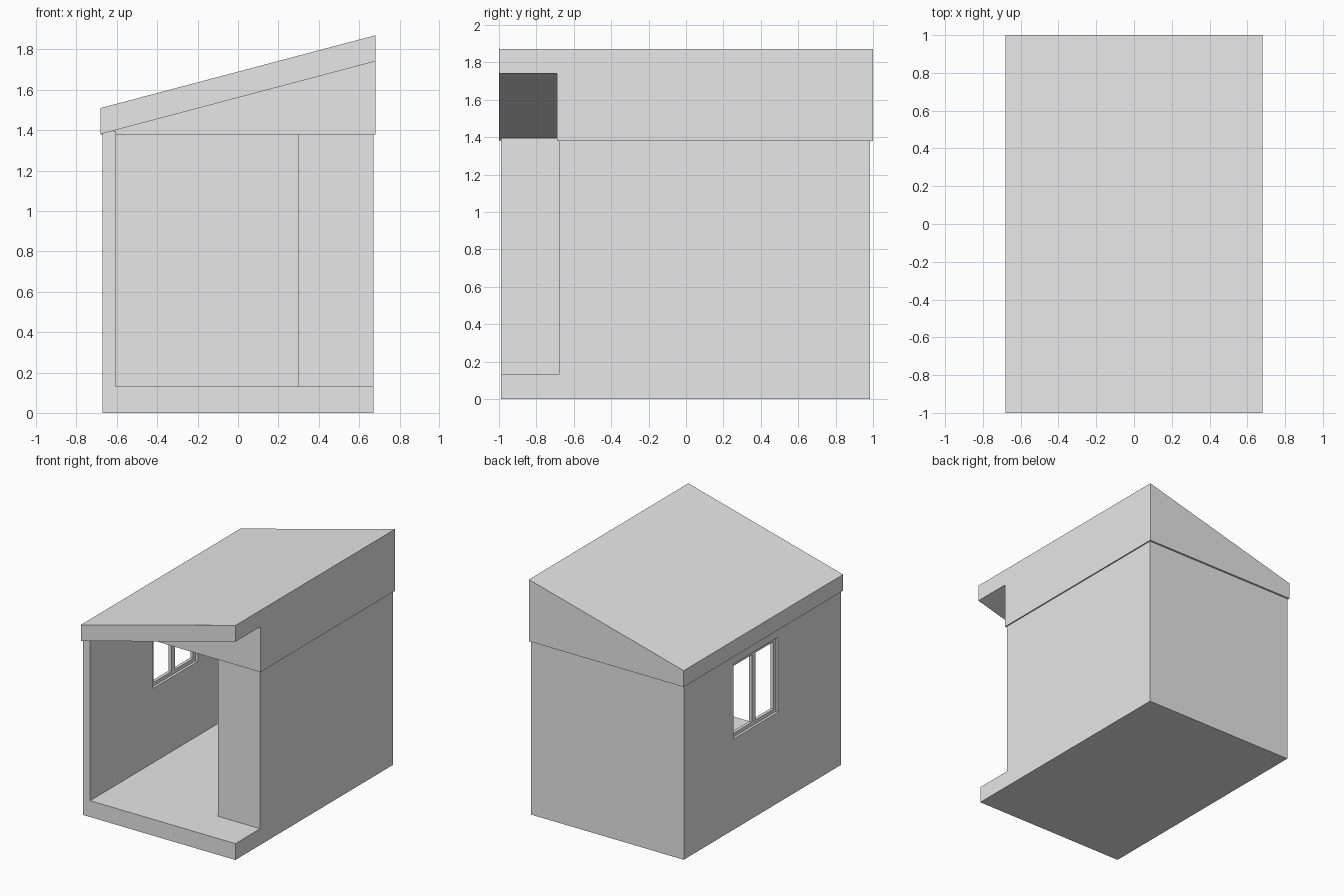
import bpy
import bmesh
from mathutils import Vector

if "Cube" in bpy.data.objects:
    bpy.data.objects.remove(bpy.data.objects["Cube"], do_unlink=True)

# One plain grey for everything
grey = bpy.data.materials.new("light grey")
grey.use_nodes = True
colour = (0.8, 0.8, 0.8, 1)
grey.diffuse_color = colour
grey.node_tree.nodes["Principled BSDF"].inputs["Base Color"].default_value = colour


def prism(name, points, extrude):
    """Extrude a flat polygon along a vector."""
    bm = bmesh.new()
    face = bm.faces.new([bm.verts.new(p) for p in points])
    out = bmesh.ops.extrude_face_region(bm, geom=[face], use_keep_orig=True)
    moved = [g for g in out["geom"] if isinstance(g, bmesh.types.BMVert)]
    bmesh.ops.translate(bm, verts=moved, vec=Vector(extrude))
    bmesh.ops.recalc_face_normals(bm, faces=bm.faces)
    mesh = bpy.data.meshes.new(name)
    bm.to_mesh(mesh)
    bm.free()
    mesh.materials.append(grey)
    obj = bpy.data.objects.new(name, mesh)
    bpy.context.collection.objects.link(obj)
    return obj


def box(name, x, y, z):
    corners = [(x[0], y[0], z[0]), (x[1], y[0], z[0]), (x[1], y[1], z[0]), (x[0], y[1], z[0])]
    return prism(name, corners, (0, 0, z[1] - z[0]))


def cut(target, cutter):
    """Subtract the cutter, bake the result and drop the cutter."""
    cutter.hide_render = True
    mod = target.modifiers.new("cut", "BOOLEAN")
    mod.operation, mod.solver, mod.object = "DIFFERENCE", "EXACT", cutter
    bpy.context.view_layer.objects.active = target
    bpy.ops.object.modifier_apply(modifier=mod.name)
    bpy.data.objects.remove(cutter, do_unlink=True)


# Walls and floor: a block hollowed by the room, doorway and open porch
walls = box("walls_and_floor", (-0.67, 0.67), (-0.99, 0.985), (0, 1.395))
plan = [(-0.605, -1.2), (0.9, -1.2), (0.9, -0.68), (0.3, -0.68),
        (0.3, -0.615), (0.605, -0.615), (0.605, 0.92), (-0.605, 0.92)]
cut(walls, prism("room_cutter", [(x, y, 0.13) for x, y in plan], (0, 0, 1.5)))

# Window opening in the low side wall
y0, y1, z0, z1 = -0.2, 0.36, 0.72, 1.315
cut(walls, box("window_cutter", (-0.8, -0.5), (y0, y1), (z0, z1)))

# Window frame with two open panes, set back in the wall
frame = box("window_frame", (-0.65, -0.625), (y0, y1), (z0, z1))
bar, middle = 0.03, (y0 + y1) / 2
for a, b in ((y0 + bar, middle - bar * 0.7), (middle + bar * 0.7, y1 - bar)):
    cut(frame, box("pane_cutter", (-0.8, -0.5), (a, b), (z0 + bar, z1 - bar)))

# Sloping roof with deep fascia, cut back to a thin slab over the porch
profile = [(-0.68, 1.38), (0.68, 1.38), (0.68, 1.87), (-0.68, 1.51)]
roof = prism("roof", [(x, -1, z) for x, z in profile], (0, 2, 0))
slope = (1.87 - 1.51) / 1.36
under = [(x, 1.561 + slope * x) for x in (-0.9, 0.9)] + [(0.9, 1.2), (-0.9, 1.2)]
cut(roof, prism("porch_cutter", [(x, -1.2, z) for x, z in under], (0, 0.51, 0)))
